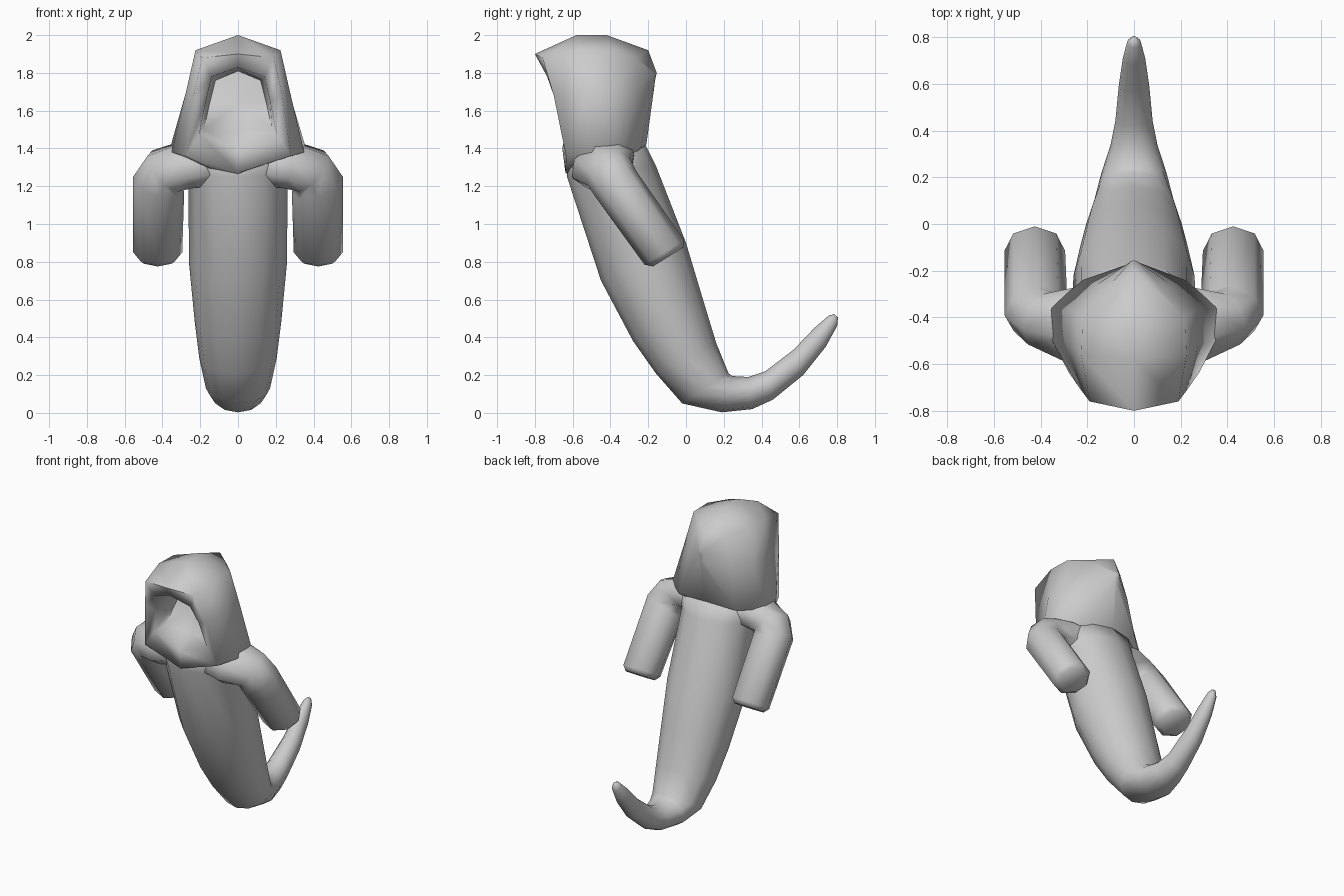
import bpy, bmesh, math
from mathutils import Vector

if "Cube" in bpy.data.objects:
    bpy.data.objects.remove(bpy.data.objects["Cube"])


def loft(name, rings, angle=88):
    """Skin a list of equal-length rings and cap both ends."""
    bm = bmesh.new()
    loops = [[bm.verts.new(p) for p in ring] for ring in rings]
    for a, b in zip(loops, loops[1:]):
        n = len(a)
        for i in range(n):
            j = (i + 1) % n
            bm.faces.new((a[i], a[j], b[j], b[i]))
    for ring in (loops[0], loops[-1]):
        mid = bm.verts.new(sum((v.co for v in ring), Vector()) / len(ring))
        for i in range(len(ring)):
            bm.faces.new((ring[i], ring[(i + 1) % len(ring)], mid))
    bmesh.ops.recalc_face_normals(bm, faces=bm.faces)
    mesh = bpy.data.meshes.new(name)
    bm.to_mesh(mesh)
    bm.free()
    ob = bpy.data.objects.new(name, mesh)
    bpy.context.collection.objects.link(ob)
    bpy.ops.object.select_all(action='DESELECT')
    ob.select_set(True)
    bpy.context.view_layer.objects.active = ob
    bpy.ops.object.shade_smooth_by_angle(angle=math.radians(angle))
    return ob


def ellipse(c, u, v, n):
    c, u, v = Vector(c), Vector(u), Vector(v)
    return [c + u * math.cos(t) + v * math.sin(t)
            for t in (2 * math.pi * i / n for i in range(n))]


# Body and curled tail: front y, z / back y, z / half width
sections = [
    (-.63, 1.40, -.22, 1.43, .31), (-.63, 1.25, -.16, 1.31, .262),
    (-.45, .70, .00, .90, .26), (-.28, .38, .09, .60, .23),
    (-.16, .21, .16, .37, .205), (-.02, .05, .225, .21, .17),
    (.19, .003, .245, .195, .14), (.35, .02, .33, .19, .10),
    (.46, .07, .42, .22, .08), (.62, .20, .57, .335, .065),
    (.74, .35, .68, .45, .048), (.80, .46, .755, .515, .03),
    (.805, .505, .785, .523, .012)]
body_rings = []
for fy, fz, by, bz, w in sections:
    body_rings.append(ellipse((0, (fy + by) / 2, (fz + bz) / 2),
                              (0, (fy - by) / 2, (fz - bz) / 2), (w, 0, 0), 12))
loft("body_and_tail", body_rings)


# Hood: half outlines (top, corner, side, shoulder, chin) from back to front
def mirrored(half):
    return half + [(-x, y, z) for x, y, z in half[-2:0:-1]]


hood = [
    [(0, -.155, 1.80), (.015, -.16, 1.79), (.02, -.165, 1.77), (.02, -.17, 1.72), (0, -.17, 1.71)],
    [(0, -.20, 1.92), (.11, -.27, 1.88), (.16, -.26, 1.72), (.22, -.24, 1.40), (0, -.21, 1.42)],
    [(0, -.42, 2.0), (.22, -.40, 1.92), (.27, -.37, 1.70), (.36, -.36, 1.40), (0, -.40, 1.27)],
    [(0, -.58, 2.0), (.225, -.56, 1.92), (.275, -.52, 1.70), (.35, -.50, 1.38), (0, -.55, 1.22)],
    [(0, -.80, 1.90), (.19, -.76, 1.88), (.235, -.70, 1.68), (.28, -.635, 1.36), (0, -.638, 1.27)],
    [(0, -.76, 1.83), (.14, -.735, 1.78), (.17, -.68, 1.65), (.205, -.64, 1.475), (0, -.655, 1.40)],
    [(0, -.44, 1.81), (.12, -.44, 1.76), (.15, -.47, 1.64), (.18, -.55, 1.50), (0, -.56, 1.49)],
]
loft("hood", [mirrored(h) for h in hood])

# Arms: centre, depth axis, width axis, from shoulder to hand
arm = [
    ((.06, -.42, 1.32), (0, .15, .05), (0, -.05, .10)),
    ((.27, -.44, 1.315), (0, .165, .07), (.03, -.05, .11)),
    ((.39, -.41, 1.28), (0, .11, .075), (.09, -.04, .08)),
    ((.42, -.37, 1.21), (0, .105, .073), (.135, -.02, .04)),
    ((.425, -.115, .85), (0, .105, .065), (.13, 0, 0)),
    ((.425, -.095, .825), (0, .08, .05), (.105, 0, 0)),
]
arms = loft("arms", [ellipse(c, u, v, 8) for c, u, v in arm])
arms.modifiers.new("other_side", 'MIRROR')
